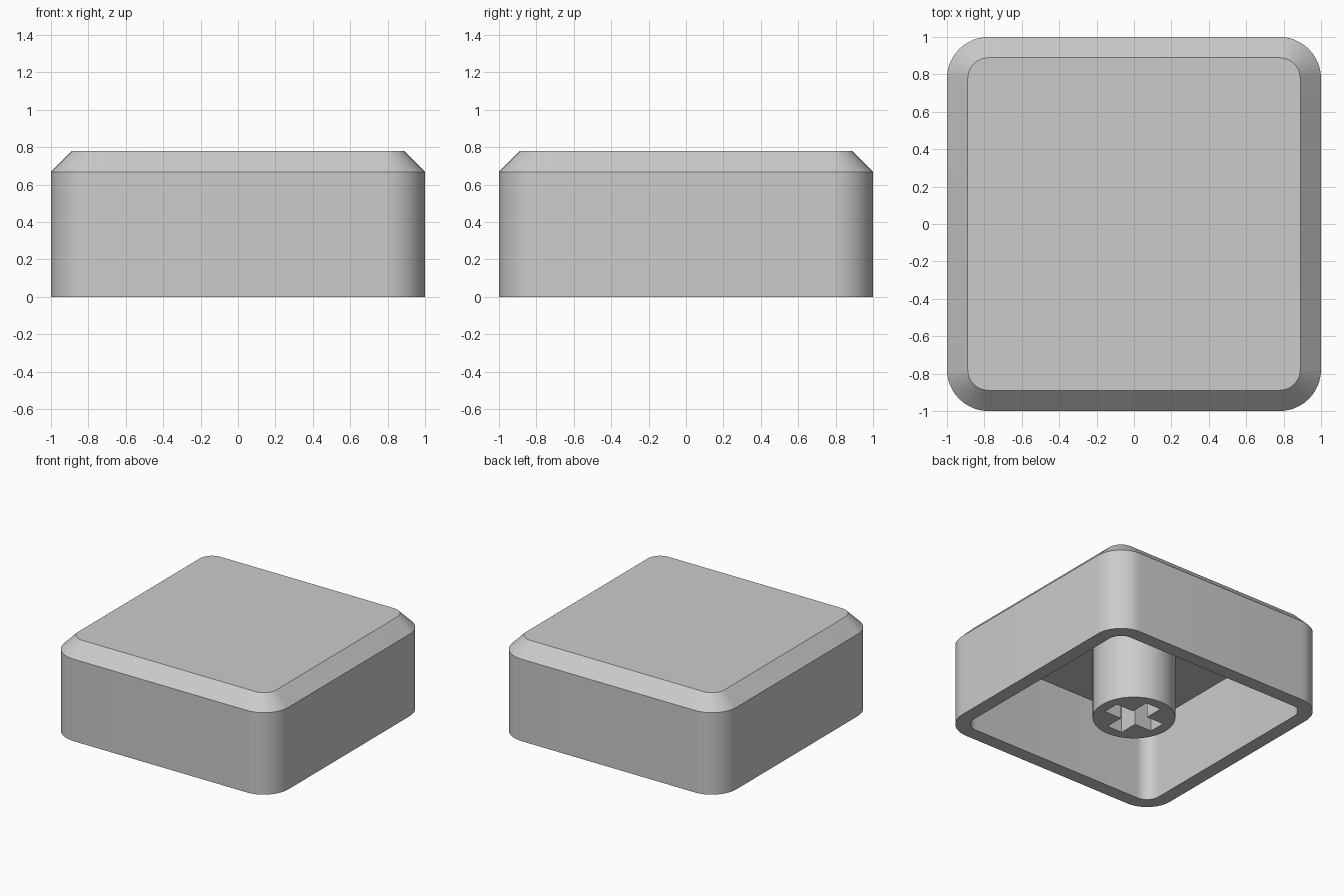
import bpy, bmesh, math

if "Cube" in bpy.data.objects:
    bpy.data.objects.remove(bpy.data.objects["Cube"])

# Overall proportions
HEIGHT, CHAMFER, CORNER, WALL = 0.778, 0.111, 0.222, 0.111
SHOULDER = HEIGHT - CHAMFER
STEM_RADIUS, SLOT_DEPTH = 0.305, 0.44
SLOT_LENGTH, SLOT_WIDTH = 0.222, 0.068

plastic = bpy.data.materials.new("grey_plastic")
plastic.use_nodes = True
plastic.diffuse_color = (0.6, 0.6, 0.6, 1)
plastic.node_tree.nodes["Principled BSDF"].inputs["Base Color"].default_value = (0.6, 0.6, 0.6, 1)


def rounded_square(half, radius, z, steps=12):
    points = []
    for quarter in range(4):
        middle = math.radians(45 + 90 * quarter)
        cx = math.copysign(half - radius, math.cos(middle))
        cy = math.copysign(half - radius, math.sin(middle))
        for i in range(steps + 1):
            a = math.pi / 2 * (quarter + i / steps)
            points.append((cx + radius * math.cos(a), cy + radius * math.sin(a), z))
    return points


def circle(radius, z, sides=64):
    angles = [math.tau * i / sides for i in range(sides)]
    return [(radius * math.cos(a), radius * math.sin(a), z) for a in angles]


def cross(length, width, z):
    arm = [(length, -width), (length, width), (width, width)]
    points = []
    for _ in range(4):
        points += [(x, y, z) for x, y in arm]
        arm = [(-y, x) for x, y in arm]
    return points


def loft(name, outlines):
    """Skin a stack of matching outlines and cap both ends."""
    bm = bmesh.new()
    rings = [[bm.verts.new(p) for p in outline] for outline in outlines]
    for low, high in zip(rings, rings[1:]):
        n = len(low)
        for i in range(n):
            j = (i + 1) % n
            bm.faces.new((low[i], low[j], high[j], high[i]))
    bm.faces.new(rings[0][::-1])
    bm.faces.new(rings[-1])
    bmesh.ops.recalc_face_normals(bm, faces=bm.faces[:])
    mesh = bpy.data.meshes.new(name)
    bm.to_mesh(mesh)
    bm.free()
    mesh.materials.append(plastic)
    obj = bpy.data.objects.new(name, mesh)
    bpy.context.collection.objects.link(obj)
    return obj


def activate(obj):
    bpy.ops.object.select_all(action='DESELECT')
    obj.select_set(True)
    bpy.context.view_layer.objects.active = obj


# Hollow shell: ceiling, inner wall, rim, outer wall, chamfer and top
inner, inner_radius = 1 - WALL, CORNER - WALL
cap_shell = loft("cap_shell", [
    rounded_square(inner, inner_radius, SHOULDER),
    rounded_square(inner, inner_radius, 0),
    rounded_square(1, CORNER, 0),
    rounded_square(1, CORNER, SHOULDER),
    rounded_square(1 - CHAMFER, CORNER - CHAMFER, HEIGHT),
])

# Round mounting stem with a cross-shaped socket
stem = loft("stem", [circle(STEM_RADIUS, 0), circle(STEM_RADIUS, SHOULDER)])
cutter = loft("socket_cutter", [cross(SLOT_LENGTH, SLOT_WIDTH, -0.1),
                                cross(SLOT_LENGTH, SLOT_WIDTH, SLOT_DEPTH)])
cutter.hide_render = True
socket = stem.modifiers.new("socket", 'BOOLEAN')
socket.operation = 'DIFFERENCE'
socket.solver = 'EXACT'
socket.object = cutter
activate(stem)
bpy.ops.object.modifier_apply(modifier="socket")
bpy.data.objects.remove(cutter)

# Smooth rounded corners, crisp edges
for part in (cap_shell, stem):
    activate(part)
    bpy.ops.object.shade_smooth_by_angle(angle=math.radians(30))
